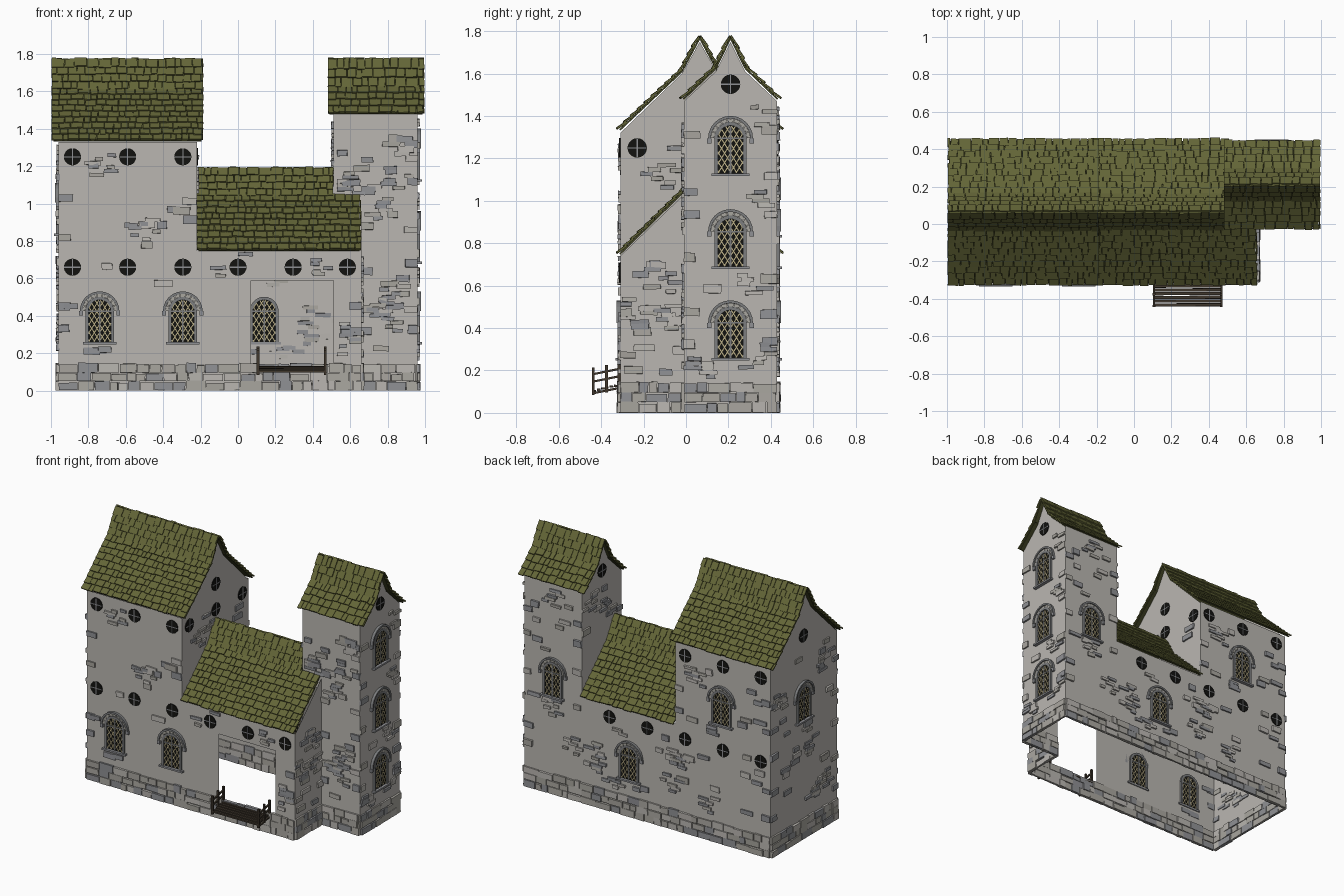
import bpy, bmesh, math, random
from mathutils import Matrix, Vector

if "Cube" in bpy.data.objects:
    bpy.data.objects.remove(bpy.data.objects["Cube"])
random.seed(7)
R = random.uniform

COL = {"plaster": (.49, .47, .44), "light_stone": (.40, .385, .35), "grey_stone": (.28, .285, .30),
       "frame_grey": (.20, .205, .21), "dark_glass": (.006, .006, .005), "lattice_cream": (.50, .43, .24),
       "roof_olive": (.125, .13, .038), "roof_dark": (.055, .058, .018), "wood": (.05, .038, .026)}
NAMES = list(COL)
MATS = []
for n, c in COL.items():
    m = bpy.data.materials.new(n)
    m.diffuse_color = (*c, 1)
    m.use_nodes = True
    m.node_tree.nodes["Principled BSDF"].inputs["Base Color"].default_value = m.diffuse_color
    MATS.append(m)
PL, LS, GS, FR, GL, LA, RO, RD, WO = range(9)


def finish(bm, name):
    me = bpy.data.meshes.new(name)
    bm.to_mesh(me)
    bm.free()
    for m in MATS:
        me.materials.append(m)
    bpy.context.collection.objects.link(bpy.data.objects.new(name, me))


def frame(u, v, n, o):
    return Matrix.Translation(o) @ Matrix((u, v, n)).transposed().to_4x4()


def box(bm, M, c, s, mat, rot=0, tilt=0, jit=0):
    T = M @ Matrix.Translation(c) @ Matrix.Rotation(rot, 4, 'Z') @ Matrix.Rotation(tilt, 4, 'X') @ Matrix.Diagonal((*s, 1))
    vs = bmesh.ops.create_cube(bm, size=1, matrix=T)["verts"]
    for f in {f for v in vs for f in v.link_faces}:
        f.material_index = mat
    for v in vs:
        v.co += Vector((R(-jit, jit), R(-jit, jit), R(-jit, jit)))


def prism(bm, M, pts, n0, n1, mat):
    a = [bm.verts.new(M @ Vector((u, v, n0))) for u, v in pts]
    b = [bm.verts.new(M @ Vector((u, v, n1))) for u, v in pts]
    k = len(pts)
    fs = [bm.faces.new(a[::-1]), bm.faces.new(b)]
    fs += [bm.faces.new((a[i], a[(i + 1) % k], b[(i + 1) % k], b[i])) for i in range(k)]
    for f in fs:
        f.material_index = mat


def polar(cu, cv, r, a):
    return (cu + r * math.cos(a), cv + r * math.sin(a))


def arch(bm, M, cu, cv, r0, r1, n0, n1, mat, segs, gap=0):
    for i in range(segs):
        a, b = math.pi * i / segs + gap, math.pi * (i + 1) / segs - gap
        prism(bm, M, [polar(cu, cv, r0, a), polar(cu, cv, r1, a), polar(cu, cv, r1, b), polar(cu, cv, r0, b)], n0, n1, mat)


# wall frames: local (u along wall, v up, n outward)
F, B, T, L, C, D, E = -.31, .43, -.01, -.96, -.22, .66, .96
X, Y, Z = Vector((1, 0, 0)), Vector((0, 1, 0)), Vector((0, 0, 1))
front = frame(X, Z, -Y, (0, F, 0))
tower_front = frame(X, Z, -Y, (0, T, 0))
back = frame(-X, Z, Y, (0, B, 0))
right = frame(Y, Z, X, (E, 0, 0))
porch_right = frame(Y, Z, X, (D, 0, 0))
hall_right = frame(Y, Z, X, (C, 0, 0))
left = frame(-Y, Z, -X, (L, 0, 0))
tower_left = frame(-Y, Z, -X, (.51, 0, 0))

# wall shells, open below, with a doorway in the front
bm = bmesh.new()


def face(M, pts):
    bm.faces.new([bm.verts.new(M @ Vector((u, v, 0))) for u, v in pts])


def rect(M, u0, u1, v0, v1):
    face(M, [(u0, v0), (u1, v0), (u1, v1), (u0, v1)])


rect(front, L, C, 0, 1.33)
rect(front, C, .07, 0, .75)
rect(front, .51, D, 0, .75)
rect(front, .07, .51, 0, .13)
rect(front, .07, .51, .59, .75)
rect(tower_front, D, E, 0, 1.48)
rect(tower_front, .51, D, .95, 1.48)
rect(back, -E, -.51, 0, 1.48)
rect(back, -.51, -C, 0, .75)
rect(back, -C, -L, 0, 1.33)
big = [(F, 1.32), (-.02, 1.6), (.065, 1.75), (.15, 1.6), (B, 1.32)]
small = [(T, 1.47), (.14, 1.61), (.21, 1.75), (.28, 1.61), (B, 1.47)]
face(left, [(-B, 0), (-F, 0)] + [(-y, z) for y, z in big])
face(hall_right, [(B, .72), (.065, 1.1), (F, .72)] + big)
face(right, [(B, 0), (T, 0)] + small)
face(tower_left, [(-B, .7), (-T, .7)] + [(-y, z) for y, z in small])
face(porch_right, [(F, 0), (T, 0), (T, 1.03), (F, .74)])
finish(bm, "walls")

# arched lattice windows
ARCHES = [(front, -.74, .4), (front, -.295, .4), (back, .58, .98), (back, -.14, .4), (back, -.735, .83),
          (right, .21, .4), (right, .21, .83), (right, .21, 1.27), (left, -.065, .98)]
for i, (M, u, v) in enumerate(ARCHES):
    bm = bmesh.new()
    s, bot = v + .025, v - .14
    prism(bm, M, [(u - .065, bot), (u + .065, bot)] + [polar(u, s, .065, math.pi * k / 12) for k in range(13)], -.004, .004, GL)
    for d in (-1, 1):
        box(bm, M, (u + d * .068, (bot + s) / 2, 0), (.016, s - bot, .026), FR)
        box(bm, M, (u + d * .1, s - .012, .007), (.02, .024, .014), GS)
        for k in range(-8, 9):  # diagonal lead bars, clipped to the arch
            ins = []
            for q in range(61):
                a = -.06 + .002 * q
                h = v + d * 1.6 * a + k * .045
                if bot < h < s or (h >= s and a * a + (h - s) ** 2 < .0036):
                    ins.append((u + a, h))
            if len(ins) > 3:
                p, r = Vector(ins[0]), Vector(ins[-1])
                w = (r - p).normalized().orthogonal() * .0025
                prism(bm, M, [p - w, r - w, r + w, p + w], -.007, .007, LA)
    arch(bm, M, u, s, .06, .077, -.013, .013, FR, 12)
    arch(bm, M, u, s, .078, .093, 0, .01, LS, 9, .015)
    arch(bm, M, u, s, .093, .106, 0, .018, FR, 12)
    box(bm, M, (u, bot - .006, .008), (.18, .012, .03), GS)
    box(bm, M, (u, v - .03, 0), (.009, .22, .02), FR)
    box(bm, M, (u, s, 0), (.13, .008, .02), FR)
    finish(bm, f"arched_window_{i + 1}")

# round windows with a cross bar
ROUNDS = [(front, x, .66) for x in (-.885, -.59, -.295, 0, .295, .585)]
ROUNDS += [(front, x, 1.25) for x in (-.885, -.59, -.295)]
ROUNDS += [(back, x, .66) for x in (.885, .59, .295, 0, -.295)]
ROUNDS += [(back, x, 1.25) for x in (.885, .59, .295)]
ROUNDS += [(hall_right, y, 1.25) for y in (-.23, .065, .36)]
ROUNDS += [(hall_right, .065, 1.43), (left, -.065, 1.43), (right, .21, 1.55), (tower_left, -.21, 1.55)]
bm = bmesh.new()
for M, u, v in ROUNDS:
    prism(bm, M, [polar(u, v, .046, math.pi * k / 10) for k in range(20)], -.003, .005, GL)
    box(bm, M, (u, v, .002), (.006, .088, .01), GS)
    box(bm, M, (u, v, .002), (.088, .006, .01), GS)
finish(bm, "round_windows")

# rough stone plinth
bm = bmesh.new()
for M, u0, u1 in [(front, L, D), (tower_front, D, E), (back, -E, -L), (right, T, B), (porch_right, F, T), (left, -B, -F)]:
    for v0, h in ((0, .05), (.05, .045), (.095, .05)):
        u = u0
        while u < u1 - .01:
            w = min(R(.04, .12), u1 - u)
            hh = h * R(.85, 1.1)
            box(bm, M, (u + w / 2, v0 + hh / 2, .003), (w - .004, hh - .003, R(.014, .026)), random.choice((LS, LS, PL, GS)), jit=.0015)
            u += w
finish(bm, "stone_plinth")

# scattered stones on the plaster, kept clear of windows
bm = bmesh.new()


def stone(M, u, v, w, h):
    for A, r, q in [(a, .11, .15) for a in ARCHES] + [(a, .05, .05) for a in ROUNDS]:
        if A[0] is M and abs(A[1] - u) < r + w / 2 and abs(A[2] - v) < q + h / 2:
            return
    if M is front and .05 - w / 2 < u < .53 + w / 2 and v < .62:
        return
    box(bm, M, (u, v, .003), (w, h, R(.012, .02)), random.choice((GS, GS, PL, LS)), R(-.03, .03), jit=.002)


REGIONS = [(front, L, D, .18, .7, 30), (front, L, C, .75, 1.28, 12), (tower_front, D, E, .18, 1.4, 16),
           (tower_front, .53, E, 1.1, 1.42, 5), (back, -E, -L, .18, .72, 34), (back, -C, -L, .75, 1.28, 13),
           (back, -E, -.51, .75, 1.42, 12), (right, T, B, .18, 1.45, 22), (porch_right, F, T, .18, .7, 12),
           (left, -B, -F, .18, 1.3, 24), (hall_right, F, B, 1.1, 1.3, 5), (tower_left, -B, -T, 1.1, 1.45, 5)]
for M, u0, u1, v0, v1, n in REGIONS:
    for i in range(n):
        w, h = R(.05, .1), R(.025, .042)
        u, v = R(u0 + .06, u1 - .06), R(v0, v1)
        if i % 4 == 0:  # cluster of thin stones
            for k in range(6):
                w = R(.04, .09)
                cu = min(max(u + R(-.07, .07), u0 + w / 2), u1 - w / 2)
                stone(M, cu, v + (k - 3) * .021, w, .02)
        else:
            stone(M, u, v, w, h)
    for d in (u0, u1):  # corner stones
        for k in range(int((v1 - v0) / .2)):
            w = R(.05, .08)
            stone(M, d + (w / 2 if d == u0 else -w / 2), v0 + R(.05, .17) + .2 * k, w, R(.03, .045))
finish(bm, "wall_stones")


# shingled roofs: each slope is a thin board with rows of tilted tiles
def slope(bm, x0, x1, p, q):
    d = Vector((0, q[0] - p[0], q[1] - p[1]))
    ln, s = d.length, d.normalized()
    u = X if s.y > 0 else -X
    M = frame(u, s, u.cross(s), ((x0 + x1) / 2, *p))
    w = x1 - x0
    box(bm, M, (0, ln / 2, 0), (w - .02, ln, .008), RD)
    rows = max(2, round(ln / .047))
    step = ln / rows
    for r in range(rows):
        a = -w / 2
        while a < w / 2 - .008:
            t = min(R(.028, .07), w / 2 - a)
            box(bm, M, (a + t / 2, (r + .5) * step + R(-.005, .004), .01), (t - .003, step * 1.22, .009),
                RO, R(-.04, .04), -.15, .001)
            a += t


def roof(name, x0, x1, prof, yc, porch=None):
    bm = bmesh.new()
    for i, (p, q) in enumerate(zip(prof, prof[1:])):
        slope(bm, x0, porch if porch and i == 0 else x1, p, q)
        slope(bm, x0, x1, (2 * yc - p[0], p[1]), (2 * yc - q[0], q[1]))
    finish(bm, name)


roof("hall_roof", -.997, -.185, [(-.312, 1.335), (-.02, 1.61), (.065, 1.768)], .065)
roof("middle_roof", C, .51, [(-.312, .75), (-.015, 1.04), (.065, 1.185)], .065, D)
roof("tower_roof", .48, .997, [(-.012, 1.48), (.14, 1.625), (.21, 1.768)], .21)

# wooden footbridge with railings
bm = bmesh.new()
I = Matrix.Identity(4)
for k in range(7):
    y = -.432 + k * .02
    box(bm, I, (.287, y, .1 + .03 * math.sin((y + .44) / .14 * 1.5)), (.355, .016, .01), WO, R(-.008, .008), 0, .001)
for x in (.107, .467):
    for y, z in ((-.438, .15), (-.375, .162), (-.316, .17)):
        box(bm, I, (x, y, z), (.014, .012, .13), WO)
    for z in (.095, .15, .185):
        box(bm, I, (x, -.377, z + .01), (.01, .135, .01), WO, 0, .2)
finish(bm, "footbridge")
